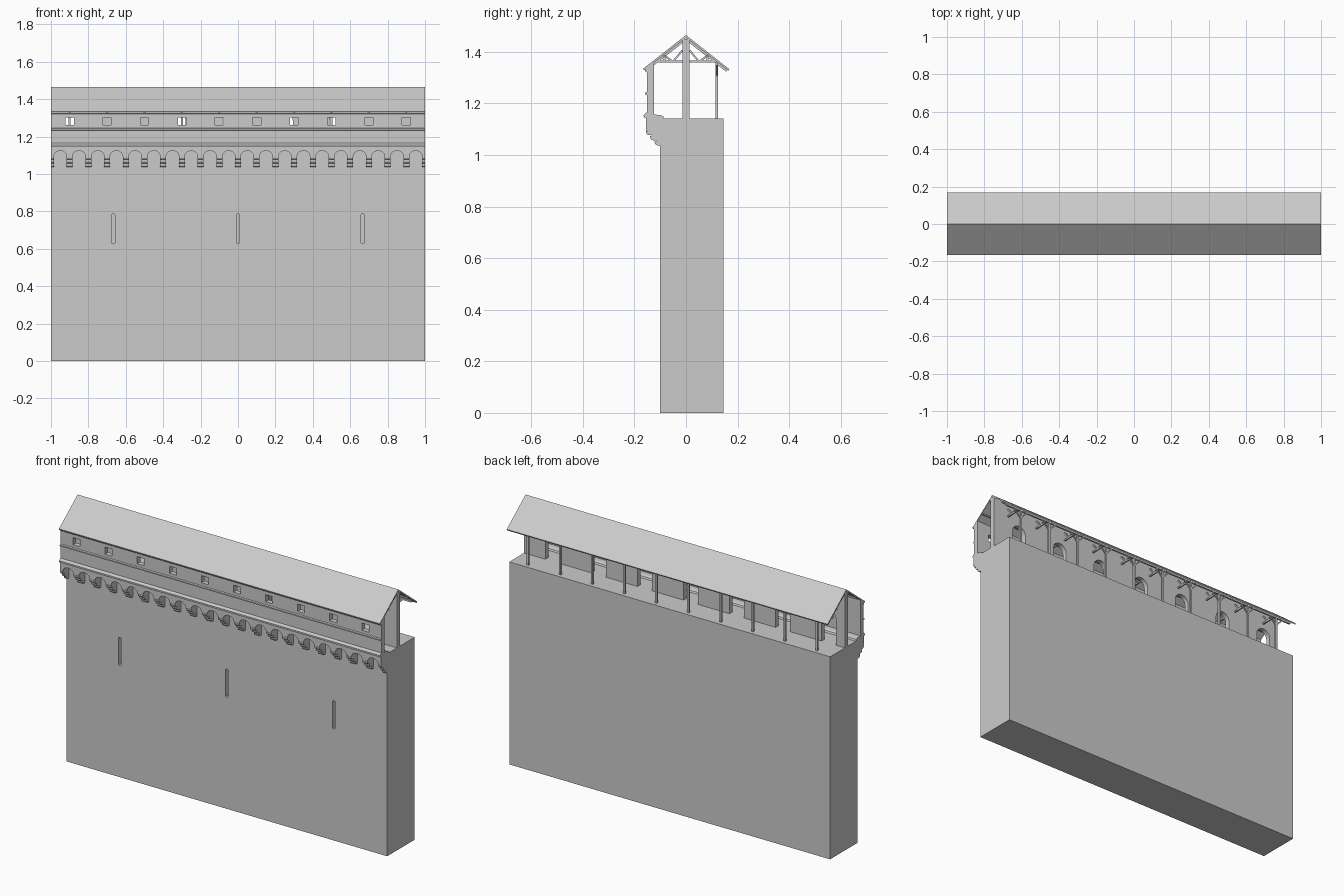
import bpy
import bmesh
import math
from mathutils import Vector, Matrix

if "Cube" in bpy.data.objects:
    bpy.data.objects.remove(bpy.data.objects["Cube"])

stone = bpy.data.materials.new("pale_grey")
stone.use_nodes = True
GREY = (0.6, 0.6, 0.6, 1)
stone.diffuse_color = GREY
stone.node_tree.nodes["Principled BSDF"].inputs["Base Color"].default_value = GREY


def finish(bm, name):
    bmesh.ops.recalc_face_normals(bm, faces=bm.faces)
    mesh = bpy.data.meshes.new(name)
    bm.to_mesh(mesh)
    bm.free()
    mesh.materials.append(stone)
    obj = bpy.data.objects.new(name, mesh)
    bpy.context.collection.objects.link(obj)
    return obj


def extrude(bm, points, offset):
    face = bm.faces.new([bm.verts.new(p) for p in points])
    new = bmesh.ops.extrude_face_region(bm, geom=[face])["geom"]
    bmesh.ops.translate(bm, vec=offset, verts=[v for v in new if isinstance(v, bmesh.types.BMVert)])


def along_x(bm, profile, x0=-1, x1=1):
    """Extrude a (y, z) profile along x."""
    extrude(bm, [(x0, y, z) for y, z in profile], (x1 - x0, 0, 0))


def rect(y0, y1, z0, z1):
    return [(y0, z0), (y1, z0), (y1, z1), (y0, z1)]


def bar(bm, p, q, size):
    """Square timber between two points."""
    p, q = Vector(p), Vector(q)
    d = q - p
    turn = d.to_track_quat('Z', 'Y').to_matrix().to_4x4()
    bmesh.ops.create_cube(bm, size=1, matrix=Matrix.Translation((p + q) / 2) @ turn
                          @ Matrix.Diagonal((size, size, d.length, 1)))


def arcade(name, centres, half, bottom, spring, rise, top, y0, y1):
    """Wall with round-headed openings reaching its lower edge."""
    outline = [(1, top), (-1, top), (-1, bottom)]
    for c in centres:
        outline.append((c - half, bottom))
        for i in range(13):
            a = math.pi * (1 - i / 12)
            outline.append((c + half * math.cos(a), spring + rise * math.sin(a)))
        outline.append((c + half, bottom))
    outline.append((1, bottom))
    bm = bmesh.new()
    extrude(bm, [(x, y0, z) for x, z in outline], (0, y1 - y0, 0))
    return finish(bm, name)


def cut(obj, cutter):
    cutter.hide_render = True
    mod = obj.modifiers.new("openings", 'BOOLEAN')
    mod.operation = 'DIFFERENCE'
    mod.solver = 'EXACT'
    mod.object = cutter
    bpy.context.view_layer.objects.active = obj
    bpy.ops.object.modifier_apply(modifier=mod.name)
    bpy.data.objects.remove(cutter)


bays = [-0.9 + 0.2 * i for i in range(10)]

# Main wall with three round-topped slits
bm = bmesh.new()
along_x(bm, rect(-0.10, 0.145, 0, 1.141))
wall = finish(bm, "main_wall")
bm = bmesh.new()
for x in (-0.667, 0, 0.667):
    r = 0.009
    head = [(x + r * math.cos(math.pi * i / 8), -0.15, 0.778 + r * math.sin(math.pi * i / 8))
            for i in range(9)]
    extrude(bm, head + [(x - r, -0.15, 0.63), (x + r, -0.15, 0.63)], (0, 0.09, 0))
cut(wall, finish(bm, "slit_cutter"))

# Arched band carried on corbels
arcade("arched_band", [-0.95 + 0.1 * i for i in range(20)], 0.034,
       1.095, 1.095, 0.029, 1.145, -0.156, -0.10)

# Stepped corbels with rounded noses
bm = bmesh.new()
for i in range(21):
    x = -1 + 0.1 * i
    x0, x1 = max(-1, x - 0.016), min(1, x + 0.016)
    for k, reach in enumerate((0.122, 0.139, 0.155)):
        z = 1.037 + 0.02 * k
        nose = [(-reach + 0.012 * (1 - math.cos(a)), z + 0.012 - 0.012 * math.sin(a))
                for a in (math.pi / 2, math.pi / 3, math.pi / 6, 0)]
        along_x(bm, [(-0.098, z)] + nose + [(-reach, z + 0.016), (-reach + 0.005, z + 0.016),
                                           (-reach + 0.005, z + 0.02), (-0.098, z + 0.02)], x0, x1)
finish(bm, "corbels")

# Parapet with square windows
bm = bmesh.new()
along_x(bm, [(-0.152, 1.14), (-0.124, 1.14), (-0.124, 1.362), (-0.152, 1.34)])
parapet = finish(bm, "parapet")
bm = bmesh.new()
for x in bays:
    bmesh.ops.create_cube(bm, size=1, matrix=Matrix.Translation((x, -0.138, 1.281))
                          @ Matrix.Diagonal((0.044, 0.1, 0.04, 1)))
cut(parapet, finish(bm, "window_cutter"))

# String courses and the inner ledge
bm = bmesh.new()
along_x(bm, [(-0.15, 1.143), (-0.16, 1.143), (-0.164, 1.149), (-0.164, 1.155),
             (-0.156, 1.163), (-0.15, 1.166)])
along_x(bm, [(-0.15, 1.232), (-0.159, 1.235), (-0.159, 1.242), (-0.15, 1.246)])
along_x(bm, [(-0.15, 1.318), (-0.158, 1.324), (-0.158, 1.336), (-0.15, 1.34)])
finish(bm, "string_courses")
bm = bmesh.new()
along_x(bm, [(-0.125, 1.139), (-0.083, 1.139), (-0.088, 1.15), (-0.1, 1.155), (-0.125, 1.157)])
finish(bm, "inner_ledge")

# Spine wall with arched doorways
arcade("spine_wall", [-0.9 + 0.287 * i for i in range(7)], 0.045,
       1.14, 1.285, 0.045, 1.45, -0.0135, 0.0135)

# Gabled roof
bm = bmesh.new()
along_x(bm, [(-0.166, 1.335), (0, 1.465), (0.168, 1.333), (0.165, 1.326),
             (0, 1.455), (-0.163, 1.328)])
finish(bm, "roof")

# Rear posts with knee braces and wall plate
bm = bmesh.new()
for x in bays:
    bar(bm, (x, 0.119, 1.14), (x, 0.119, 1.36), 0.011)
    for side in (-1, 1):
        bar(bm, (x, 0.119, 1.305), (x + side * 0.045, 0.119, 1.352), 0.007)
bar(bm, (-1, 0.119, 1.353), (1, 0.119, 1.353), 0.01)
finish(bm, "rear_posts")

# Roof trusses
bm = bmesh.new()
for x in bays:
    for s in (-1, 1):
        bar(bm, (x, 0, 1.362), (x, s * 0.125, 1.362), 0.008)
        bar(bm, (x, s * 0.01, 1.443), (x, s * 0.158, 1.327), 0.009)
        bar(bm, (x, s * 0.05, 1.362), (x, s * 0.085, 1.386), 0.007)
        bar(bm, (x, s * 0.05, 1.362), (x, s * 0.015, 1.405), 0.007)
        bar(bm, (x, s * 0.083, 1.362), (x, s * 0.083, 1.386), 0.007)
for s in (-1, 1):
    bar(bm, (-1, s * 0.083, 1.384), (1, s * 0.083, 1.384), 0.007)
finish(bm, "roof_trusses")
